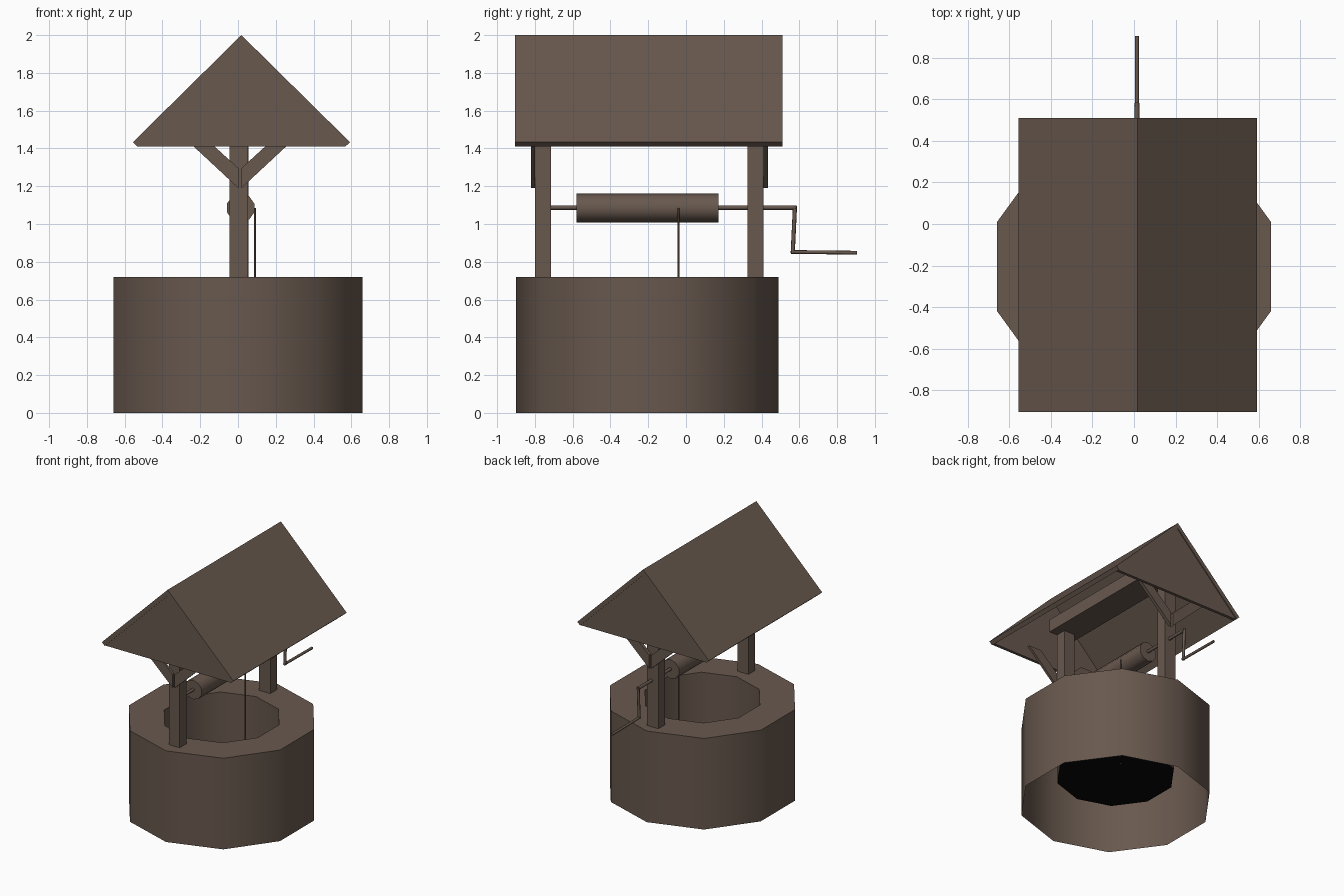
import bpy, bmesh, math
from mathutils import Vector

if "Cube" in bpy.data.objects:
    bpy.data.objects.remove(bpy.data.objects["Cube"])


def material(name, rgb):
    m = bpy.data.materials.new(name)
    m.diffuse_color = (*rgb, 1)
    m.use_nodes = True
    m.node_tree.nodes["Principled BSDF"].inputs["Base Color"].default_value = m.diffuse_color
    return m


WOOD = material("weathered brown", (0.138, 0.098, 0.076))
BLACK = material("dark water", (0.002, 0.002, 0.002))


def finish(name, bm, mat=WOOD, smooth=False, fix=True):
    if fix:
        bmesh.ops.recalc_face_normals(bm, faces=bm.faces)
    me = bpy.data.meshes.new(name)
    bm.to_mesh(me)
    bm.free()
    ob = bpy.data.objects.new(name, me)
    bpy.context.collection.objects.link(ob)
    me.materials.append(mat)
    if smooth:
        bpy.ops.object.select_all(action='DESELECT')
        ob.select_set(True)
        bpy.context.view_layer.objects.active = ob
        bpy.ops.object.shade_smooth_by_angle(angle=math.radians(50))
    return ob


def prism(name, pts, y0, y1):
    """Extrude an (x, z) outline along y."""
    bm = bmesh.new()
    a = [bm.verts.new((x, y0, z)) for x, z in pts]
    b = [bm.verts.new((x, y1, z)) for x, z in pts]
    bm.faces.new(a)
    bm.faces.new(b[::-1])
    n = len(pts)
    for i in range(n):
        j = (i + 1) % n
        bm.faces.new((a[i], b[i], b[j], a[j]))
    return finish(name, bm)


def box(name, x0, x1, y0, y1, z0, z1):
    return prism(name, [(x0, z0), (x1, z0), (x1, z1), (x0, z1)], y0, y1)


def rod(name, p, q, r, sides=8, smooth=True):
    p, q = Vector(p), Vector(q)
    d = q - p
    bm = bmesh.new()
    bmesh.ops.create_cone(bm, cap_ends=True, segments=sides, radius1=r, radius2=r, depth=d.length)
    bmesh.ops.transform(bm, matrix=d.to_track_quat('Z', 'Y').to_matrix().to_4x4(), verts=bm.verts)
    bmesh.ops.translate(bm, vec=(p + q) / 2, verts=bm.verts)
    return finish(name, bm, smooth=smooth)


# Ten-sided well wall: outer skin, flat rim, inner shaft, open underneath
N, CY = 10, -0.205


def ring(bm, r, z):
    return [bm.verts.new((r * math.sin(2 * math.pi * i / N),
                          CY + r * math.cos(2 * math.pi * i / N), z)) for i in range(N)]


bm = bmesh.new()
rings = [ring(bm, r, z) for r, z in ((0.694, 0), (0.694, 0.72), (0.43, 0.72), (0.43, 0.23))]
for a, b in zip(rings, rings[1:]):
    for i in range(N):
        j = (i + 1) % N
        bm.faces.new((a[j], a[i], b[i], b[j]))
finish("well_wall", bm, smooth=True, fix=False)

# Water
bm = bmesh.new()
bm.faces.new(ring(bm, 0.43, 0.23)[::-1])
finish("water", bm, BLACK, fix=False)

# Posts and the beam on top of them
box("front_post", -0.045, 0.05, -0.80, -0.715, 0.72, 1.64)
box("back_post", -0.045, 0.055, 0.325, 0.41, 0.72, 1.64)
box("top_beam", -0.10, 0.12, -0.80, 0.41, 1.64, 1.74)

# Diagonal braces on the outer faces of the posts
for end, y0, y1 in (("front", -0.82, -0.80), ("back", 0.41, 0.435)):
    for side, s in (("left", -1), ("right", 1)):
        pts = [(0.01 + s * x, z) for x, z in
               ((0.008, 1.19), (0.298, 1.46), (0.188, 1.46), (0.008, 1.295))]
        prism(f"{end}_{side}_brace", pts, y0, y1)

# Roof boards and gables
CX = 0.018
prism("roof", [(CX - 0.575, 1.433), (CX, 2.0), (CX + 0.575, 1.433), (CX + 0.55, 1.41),
               (CX, 1.955), (CX - 0.55, 1.41)], -0.905, 0.51)
for end, y0, y1 in (("front", -0.898, -0.875), ("back", 0.48, 0.503)):
    prism(f"{end}_gable", [(CX - 0.55, 1.41), (CX + 0.55, 1.41), (CX, 1.955)], y0, y1)

# Winding drum, axle, crank and rope
A = 0.014
rod("drum", (A, -0.58, 1.085), (A, 0.173, 1.085), 0.076, 10)
rod("axle", (A, -0.72, 1.087), (A, 0.583, 1.087), 0.012)
rod("crank_arm", (A, 0.577, 1.097), (A, 0.565, 0.845), 0.011)
rod("crank_handle", (A, 0.557, 0.852), (A, 0.905, 0.848), 0.010)
rod("rope", (0.09, -0.04, 1.085), (0.09, -0.04, 0.225), 0.006, 6)
